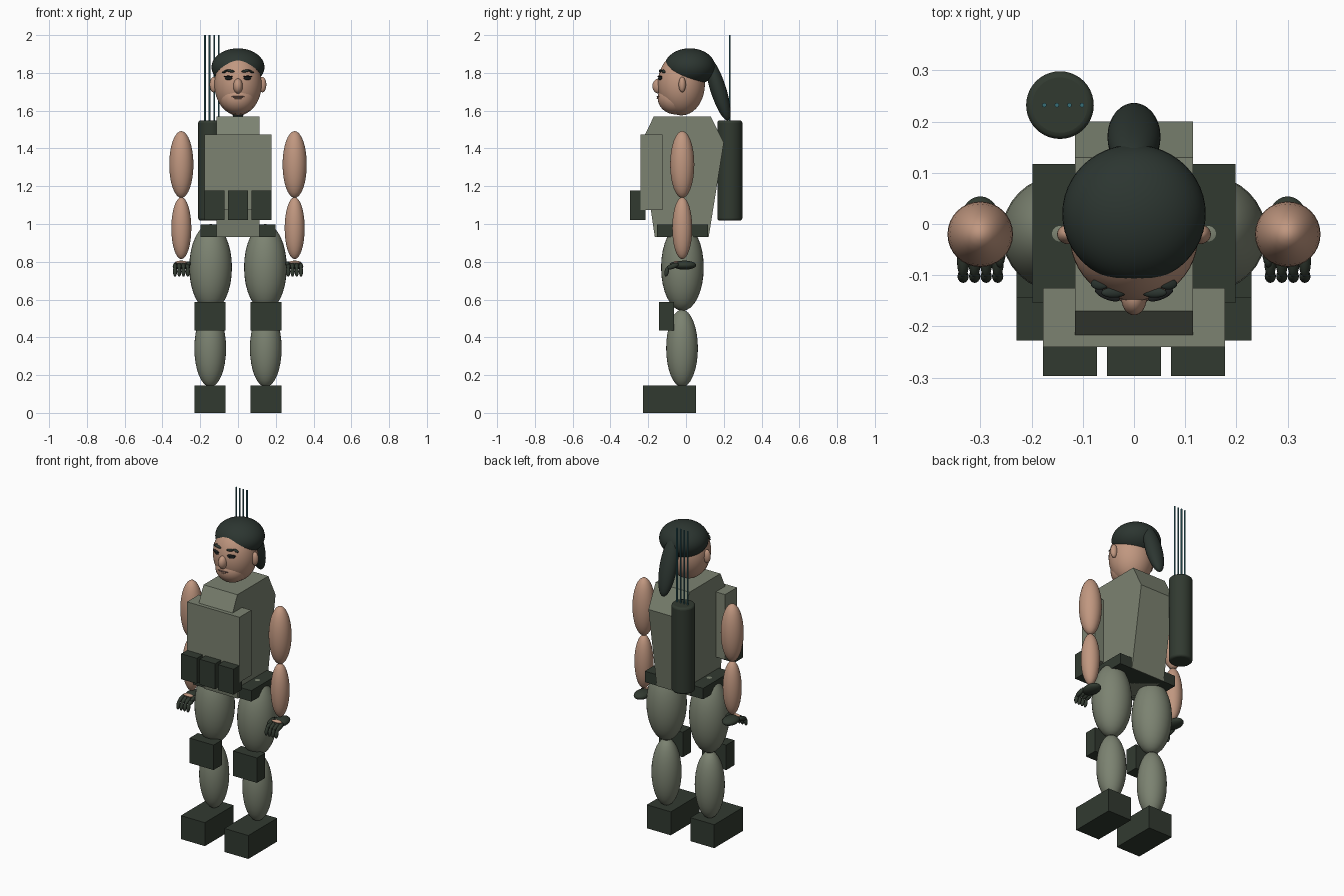
import bpy, bmesh, math
from mathutils import Matrix, Vector

cube = bpy.data.objects.get("Cube")
if cube:
    bpy.data.objects.remove(cube, do_unlink=True)


def material(name, rgb):
    m = bpy.data.materials.new(name)
    m.use_nodes = True
    m.diffuse_color = (*rgb, 1)
    m.node_tree.nodes["Principled BSDF"].inputs["Base Color"].default_value = (*rgb, 1)
    return m


SKIN = material("skin", (0.53, 0.31, 0.215))
CLOTH = material("grey_green_cloth", (0.2, 0.225, 0.165))
DARK = material("dark_gear", (0.031, 0.042, 0.03))
HAIR = material("dark_hair", (0.025, 0.036, 0.03))
INK = material("eye_black", (0.012, 0.014, 0.014))
LIP = material("lips", (0.17, 0.1, 0.08))
TEAL = material("teal_shaft", (0.04, 0.16, 0.19))


def finish(name, bm, mat, smooth=False):
    bmesh.ops.recalc_face_normals(bm, faces=bm.faces)
    for f in bm.faces:
        f.smooth = smooth
    mesh = bpy.data.meshes.new(name)
    bm.to_mesh(mesh)
    bm.free()
    mesh.materials.append(mat)
    ob = bpy.data.objects.new(name, mesh)
    bpy.context.collection.objects.link(ob)
    return ob


def box(name, x, y, z, mat):
    """Box from (min, max) ranges on each axis."""
    bm = bmesh.new()
    mid = Vector([(a + b) / 2 for a, b in (x, y, z)])
    size = Matrix.Diagonal([b - a for a, b in (x, y, z)] + [1])
    bmesh.ops.create_cube(bm, size=1, matrix=Matrix.Translation(mid) @ size)
    return finish(name, bm, mat)


def ball(name, centre, radii, mat, tilt=0, axis='X', seg=32):
    """Smooth ellipsoid, tilted in degrees about one axis."""
    bm = bmesh.new()
    m = (Matrix.Translation(centre) @ Matrix.Rotation(math.radians(tilt), 4, axis)
         @ Matrix.Diagonal((*radii, 1)))
    bmesh.ops.create_uvsphere(bm, u_segments=seg, v_segments=seg // 2, radius=1, matrix=m)
    return finish(name, bm, mat, True)


def face_y(x, z):
    """Depth of the front of the head at a given place."""
    return -0.025 - 0.125 * math.sqrt(1 - (x / 0.125) ** 2 - ((z - 1.74) / 0.165) ** 2)


# Torso: side profile (y, z) extruded across x
profile = [(-0.17, 1.57), (0.13, 1.57), (0.2, 1.43), (0.12, 0.93), (-0.165, 0.93), (-0.238, 1.43)]
bm = bmesh.new()
face = bm.faces.new([bm.verts.new((-0.115, y, z)) for y, z in profile])
ext = bmesh.ops.extrude_face_region(bm, geom=[face])
bmesh.ops.translate(bm, vec=(0.23, 0, 0),
                    verts=[v for v in ext["geom"] if isinstance(v, bmesh.types.BMVert)])
finish("torso", bm, CLOTH)

# Vest, belt and pouches
box("chest_plate", (-0.178, 0.178), (-0.24, -0.125), (1.075, 1.475), CLOTH)
box("belt", (-0.198, 0.198), (-0.154, 0.117), (0.93, 0.997), DARK)
for i, x in enumerate((-0.125, 0, 0.125)):
    box(f"pouch_{i + 1}", (x - 0.053, x + 0.053), (-0.297, -0.215), (1.022, 1.178), DARK)

# Head, jaw, nose, mouth, hair
ball("head", (0, -0.025, 1.74), (0.125, 0.125, 0.165), SKIN, seg=48)
ball("jaw", (0, -0.055, 1.668), (0.095, 0.095, 0.088), SKIN)
ball("nose", (0, -0.144, 1.73), (0.025, 0.034, 0.04), SKIN)
ball("upper_lip", (0, -0.142, 1.674), (0.034, 0.013, 0.005), LIP)
ball("lower_lip", (0, -0.142, 1.666), (0.024, 0.013, 0.006), SKIN)
ball("hair_cap", (0, 0.02, 1.83), (0.14, 0.135, 0.1), HAIR, seg=48)
ball("ponytail", (0, 0.17, 1.715), (0.052, 0.042, 0.175), HAIR, tilt=17.6)

for side, s in (("left", 1), ("right", -1)):
    # Ears, eyes and brows
    ball(f"{side}_ear", (s * 0.129, -0.02, 1.738), (0.021, 0.019, 0.041), SKIN)
    ball(f"{side}_eye", (s * 0.05, face_y(0.05, 1.772), 1.772), (0.021, 0.008, 0.01), INK, s * 22, 'Z')
    ball(f"{side}_lash", (s * 0.052, face_y(0.052, 1.781) - 0.004, 1.781), (0.026, 0.009, 0.004),
         INK, s * 22, 'Z')
    ball(f"{side}_inner_brow", (s * 0.04, face_y(0.04, 1.81) - 0.003, 1.81), (0.024, 0.01, 0.007),
         HAIR, s * -10, 'Y')
    ball(f"{side}_outer_brow", (s * 0.067, face_y(0.067, 1.808), 1.808), (0.019, 0.011, 0.006),
         HAIR, s * 25, 'Y')

    # Arms
    ball(f"{side}_upper_arm", (s * 0.3, -0.02, 1.315), (0.064, 0.064, 0.177), SKIN)
    ball(f"{side}_forearm", (s * 0.3, -0.02, 0.978), (0.053, 0.053, 0.164), SKIN)

    # Gloved hand with curled fingers
    ball(f"{side}_palm", (s * 0.3, -0.008, 0.782), (0.043, 0.062, 0.024), DARK)
    for i in range(4):
        x = s * (0.266 + 0.0225 * i)
        ball(f"{side}_finger_{i + 1}", (x, -0.072, 0.776), (0.012, 0.036, 0.014), DARK, 20, seg=16)
        ball(f"{side}_fingertip_{i + 1}", (x, -0.102, 0.748), (0.011, 0.012, 0.027), DARK, -12, seg=16)
    ball(f"{side}_thumb", (s * 0.262, -0.05, 0.79), (0.012, 0.036, 0.012), DARK, 8, seg=16)
    ball(f"{side}_knuckle_skin", (s * 0.3, -0.052, 0.797), (0.034, 0.014, 0.008), SKIN, seg=16)

    # Legs, knee pads and boots
    ball(f"{side}_thigh", (s * 0.145, -0.019, 0.77), (0.113, 0.113, 0.23), CLOTH)
    ball(f"{side}_calf", (s * 0.147, -0.021, 0.342), (0.084, 0.084, 0.205), CLOTH)
    outer = sorted((s * 0.066, s * 0.229))
    box(f"{side}_knee_pad", outer, (-0.143, -0.063), (0.435, 0.588), DARK)
    box(f"{side}_boot", outer, (-0.227, 0.053), (0, 0.144), DARK)


def cylinder(name, x, y, z0, z1, r, seg, mat):
    bm = bmesh.new()
    bmesh.ops.create_cone(bm, cap_ends=True, segments=seg, radius1=r, radius2=r, depth=z1 - z0,
                          matrix=Matrix.Translation((x, y, (z0 + z1) / 2)))
    return finish(name, bm, mat, True)


# Back tube with rounded rims, and the thin shafts standing in it
tube = cylinder("back_tube", -0.1445, 0.232, 1.018, 1.548, 0.066, 40, DARK)
bevel = tube.modifiers.new("rounded_rim", 'BEVEL')
bevel.width = 0.012
bevel.segments = 3
for i in range(4):
    cylinder(f"shaft_{i + 1}", -0.175 + 0.0245 * i, 0.232, 1.1, 2.0, 0.0045, 8, TEAL)

# Keep flat caps crisp
for ob in bpy.context.collection.objects:
    ob.select_set(ob.name.startswith(("back_tube", "shaft")))
bpy.context.view_layer.objects.active = tube
bpy.ops.object.shade_smooth_by_angle(angle=math.radians(50))
